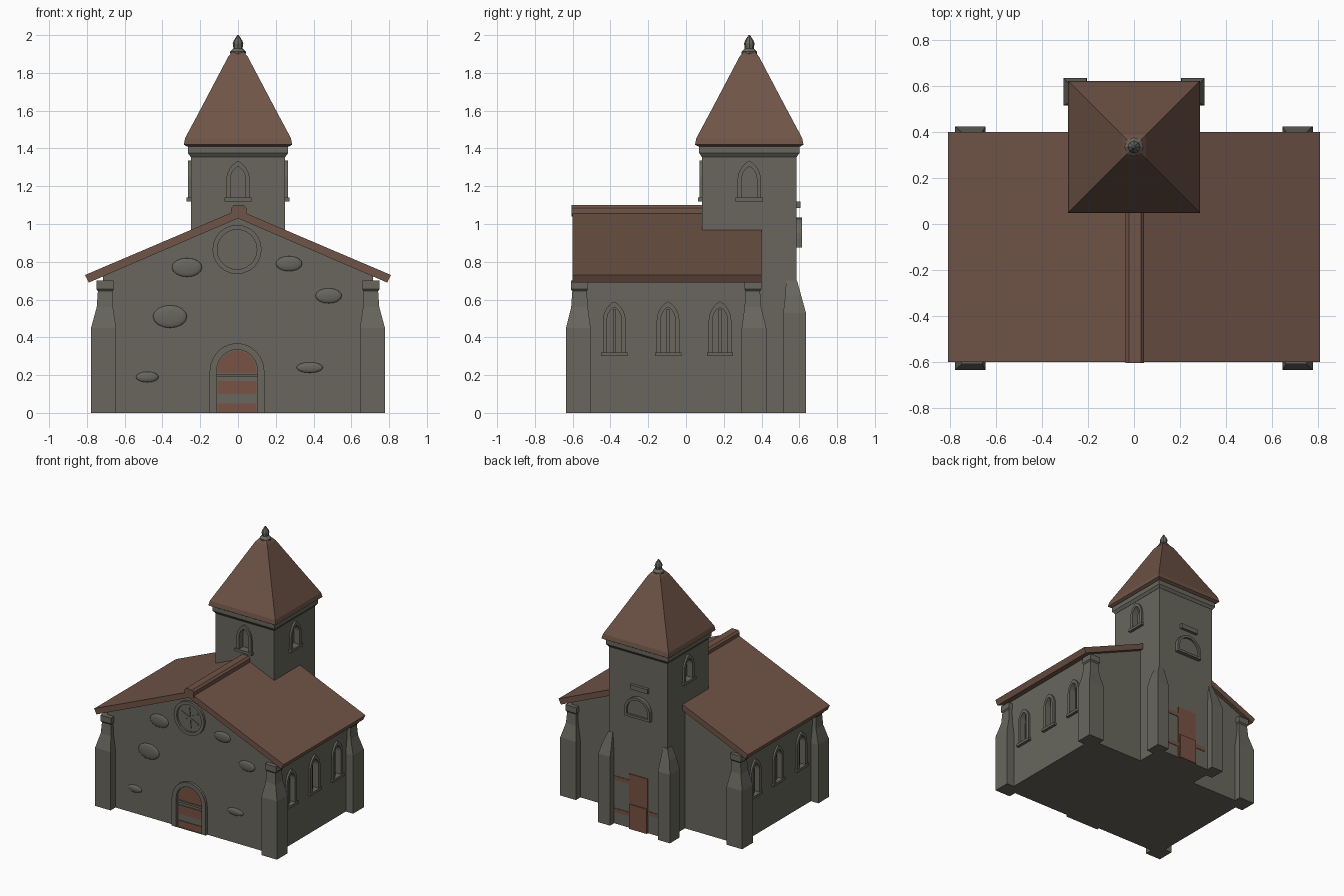
import bpy, bmesh, math
from mathutils import Matrix, Vector

if "Cube" in bpy.data.objects:
    bpy.data.objects.remove(bpy.data.objects["Cube"])


def material(name, rgb):
    m = bpy.data.materials.new(name)
    m.diffuse_color = (*rgb, 1)
    m.use_nodes = True
    m.node_tree.nodes["Principled BSDF"].inputs["Base Color"].default_value = m.diffuse_color
    return m


STONE = material("grey stone", (0.138, 0.134, 0.110))
TILE = material("brown roof tile", (0.160, 0.088, 0.063))
WOOD = material("red brown wood", (0.190, 0.085, 0.058))

# Wall frames: u along the wall, v up, w outwards
FACES = {
    "front": ((1, 0, 0), (0, 0, 1), (0, -1, 0)),
    "right": ((0, 1, 0), (0, 0, 1), (1, 0, 0)),
    "left": ((0, -1, 0), (0, 0, 1), (-1, 0, 0)),
    "back": ((-1, 0, 0), (0, 0, 1), (0, 1, 0)),
}


def finish(name, bm, mat):
    bmesh.ops.recalc_face_normals(bm, faces=bm.faces)
    me = bpy.data.meshes.new(name)
    bm.to_mesh(me)
    bm.free()
    me.materials.append(mat)
    ob = bpy.data.objects.new(name, me)
    bpy.context.collection.objects.link(ob)
    return ob


def bridge(bm, a, b):
    n = len(a)
    for i in range(n):
        bm.faces.new((a[i], a[(i + 1) % n], b[(i + 1) % n], b[i]))


def skin(name, rings, mat):
    """Closed solid through a stack of equal point rings."""
    bm = bmesh.new()
    vs = [[bm.verts.new(p) for p in r] for r in rings]
    for a, b in zip(vs, vs[1:]):
        bridge(bm, a, b)
    bm.faces.new(vs[0])
    bm.faces.new(vs[-1])
    return finish(name, bm, mat)


def loft(name, rects, mat):
    """Stack of rectangles (x0, x1, y0, y1, z)."""
    return skin(name, [[(a, c, z), (b, c, z), (b, d, z), (a, d, z)]
                       for a, b, c, d, z in rects], mat)


def box(name, x0, x1, y0, y1, z0, z1, mat):
    return loft(name, [(x0, x1, y0, y1, z0), (x0, x1, y0, y1, z1)], mat)


def on_wall(face, at, pts, w):
    u, v, n = (Vector(c) for c in FACES[face])
    return [Vector(at) + u * p[0] + v * p[1] + n * w for p in pts]


def plate(name, face, at, pts, w0, w1, mat):
    return skin(name, [on_wall(face, at, pts, w) for w in (w0, w1)], mat)


def frame(name, face, at, outer, inner, w0, w1, mat):
    bm = bmesh.new()
    rings = [[bm.verts.new(p) for p in on_wall(face, at, pts, w)]
             for pts, w in ((outer, w0), (outer, w1), (inner, w1), (inner, w0))]
    for i in range(4):
        bridge(bm, rings[i], rings[(i + 1) % 4])
    return finish(name, bm, mat)


def arch(w, h, r, base=0.0, n=6):
    """Arched outline; r = w/2 is round, larger is pointed."""
    end = math.acos((r - w / 2) / r)
    spring = h - r * math.sin(end)
    arc = [(w / 2 - r + r * math.cos(end * i / n), spring + r * math.sin(end * i / n))
           for i in range(n + 1)]
    return [(-w / 2, base), (w / 2, base)] + arc + [(-x, z) for x, z in reversed(arc[:-1])]


def rect(w, h):
    return [(-w / 2, 0), (w / 2, 0), (w / 2, h), (-w / 2, h)]


def circle(r, n=24):
    return [(r * math.cos(2 * math.pi * i / n), r * math.sin(2 * math.pi * i / n))
            for i in range(n)]


def carve(target, cutter):
    m = target.modifiers.new("recess", "BOOLEAN")
    m.operation, m.solver, m.object = "DIFFERENCE", "EXACT", cutter
    dg = bpy.context.evaluated_depsgraph_get()
    me = bpy.data.meshes.new_from_object(target.evaluated_get(dg))
    target.modifiers.clear()
    target.data = me
    bpy.data.objects.remove(cutter)


def window(name, wall, face, at, w, h, mullion):
    iw, ih = w - 0.045, h - 0.03
    inner = arch(iw, ih, iw * 0.95, 0.02)
    carve(wall, plate("cutter", face, at, inner, -0.035, 0.05, STONE))
    frame(name + "_frame", face, at, arch(w, h, w * 0.95), inner, -0.005, 0.014, STONE)
    plate(name + "_sill", face, at, rect(w + 0.02, 0.02), -0.005, 0.022, STONE)
    if mullion:
        plate(name + "_mullion", face, at, rect(0.014, ih - 0.01), -0.04, -0.01, STONE)


# Nave walls and gabled roof
XW, YF, YB = 0.715, -0.575, 0.37
gable = [(-XW, 0), (XW, 0), (XW, 0.735), (0, 1.045), (-XW, 0.735)]
nave = skin("nave_walls", [[(x, y, z) for x, z in gable] for y in (YF, YB)], STONE)
slope = [(-0.81, 0.73), (-0.79, 0.69), (0, 1.03), (0.79, 0.69), (0.81, 0.73), (0, 1.075)]
skin("nave_roof", [[(x, y, z) for x, z in slope] for y in (-0.60, 0.40)], TILE)
ridge = [(-0.036, 1.04), (0.044, 1.04), (0.044, 1.085), (0.03, 1.1), (-0.022, 1.1), (-0.036, 1.085)]
skin("ridge_cap", [[(x, y, z) for x, z in ridge] for y in (-0.605, 0.10)], TILE)

# Tower with cornice
TC = 0.335
tower = box("tower_walls", -0.25, 0.25, TC - 0.25, TC + 0.25, 0, 1.42, STONE)
loft("tower_cornice", [(-h, h, TC - h, TC + h, z) for h, z in
                       ((0.251, 1.355), (0.265, 1.375), (0.265, 1.425))], STONE)

# Pyramid spire and finial
loft("tower_roof", [(-h, h, TC - h, TC + h, z) for h, z in
                    ((0.27, 1.41), (0.287, 1.42), (0.28, 1.455), (0.197, 1.61),
                     (0.118, 1.76), (0.052, 1.885), (0.03, 1.912))], TILE)
skin("finial", [[(r * x, TC + r * y, z) for x, y in circle(1, 8)] for r, z in
                ((0.04, 1.895), (0.042, 1.912), (0.024, 1.93), (0.028, 1.955),
                 (0.022, 1.972), (0.004, 2.0))], STONE)

# Stepped corner buttresses of the nave, then the two behind the tower
for s, side in ((-1, "left"), (1, "right")):
    for yc, t, end in ((-0.57, -1, "front"), (0.36, 1, "back")):
        def ring(x0, x1, d0, d1, z):
            return (s * x0, s * x1, yc + t * d0, yc + t * d1, z)
        loft(f"buttress_{end}_{side}", [
            ring(0.645, 0.778, -0.065, 0.065, 0), ring(0.645, 0.778, -0.065, 0.065, 0.45),
            ring(0.662, 0.748, -0.05, 0.038, 0.56), ring(0.665, 0.742, -0.045, 0.032, 0.645),
            ring(0.658, 0.75, -0.05, 0.04, 0.655), ring(0.658, 0.75, -0.05, 0.04, 0.7)], STONE)
    loft(f"tower_buttress_{side}", [
        (s * 0.205, s * 0.307, 0.515, 0.635, 0), (s * 0.205, s * 0.307, 0.515, 0.635, 0.53),
        (s * 0.21, s * 0.285, 0.525, 0.61, 0.62), (s * 0.215, s * 0.253, 0.53, 0.588, 0.7)], STONE)

# Pointed windows: three on each nave side, one on three tower faces
for s, side in ((-1, "left"), (1, "right")):
    for i, y in enumerate((-0.38, -0.095, 0.18)):
        window(f"nave_window_{side}_{i + 1}", nave, side, (s * XW, y, 0.3), 0.12, 0.29, True)
    window(f"tower_window_{side}", tower, side, (s * 0.25, TC, 1.12), 0.125, 0.215, False)
window("tower_window_front", tower, "front", (0, TC - 0.25, 1.12), 0.125, 0.215, False)

# Round gable window with carved spokes
rose = (-0.005, YF, 0.865)
frame("round_window_ring", "front", rose, circle(0.13), circle(0.105), -0.005, 0.018, STONE)
plate("round_window_panel", "front", rose, circle(0.106), -0.005, 0.004, STONE)
for i, a in enumerate((0.6, 1.65, 2.7)):
    c, d = math.cos(a), math.sin(a)
    bar = [(x * c - y * d, x * d + y * c) for x, y in
           ((-0.08, -0.006), (0.08, -0.006), (0.08, 0.006), (-0.08, 0.006))]
    plate(f"round_window_spoke_{i + 1}", "front", rose, bar, 0.0, 0.009, STONE)

# Front door: stone arch, crossbar and painted wood bands
door = (-0.005, YF, 0)
frame("front_door_arch", "front", door, arch(0.29, 0.37, 0.15),
      arch(0.215, 0.335, 0.1085), -0.005, 0.02, STONE)
plate("front_door_crossbar", "front", door, rect(0.22, 0.015), 0, 0.012, STONE).location.z = 0.192
plate("front_door_wood_top", "front", (-0.005, YF, 0.21), arch(0.205, 0.12, 0.1025), -0.002, 0.006, WOOD)
for i, (z, h) in enumerate(((0.0, 0.05), (0.1, 0.07))):
    plate(f"front_door_wood_{i + 1}", "front", (-0.005, YF, z), rect(0.205, h), -0.002, 0.006, WOOD)

# Weathered stones swelling from the front wall
for i, (x, z, w, h) in enumerate(((-0.36, 0.51, 0.09, 0.06), (0.48, 0.62, 0.07, 0.04),
                                  (0.38, 0.24, 0.07, 0.028), (-0.48, 0.19, 0.06, 0.028),
                                  (-0.27, 0.77, 0.08, 0.05), (0.27, 0.79, 0.07, 0.04))):
    bm = bmesh.new()
    bmesh.ops.create_uvsphere(bm, u_segments=16, v_segments=8, radius=1, matrix=Matrix.Translation(
        (x, YF, z)) @ Matrix.Diagonal((w, 0.012, h, 1)))
    ob = finish(f"wall_stone_{i + 1}", bm, STONE)
    ob.data.shade_smooth()

# Back of the tower: wooden door, half-round relief and ledge
back = TC + 0.25
plate("back_door", "back", (-0.005, back, 0), rect(0.16, 0.42), -0.002, 0.007, WOOD)
plate("back_door_lower_leaf", "back", (-0.01, back, 0), rect(0.15, 0.19), 0, 0.016, WOOD)
for i, (x, z, w) in enumerate(((0.13, 0.09, 0.14), (0.13, 0.34, 0.14), (-0.12, 0.14, 0.12))):
    plate(f"back_door_strap_{i + 1}", "back", (x, back, z), rect(w, 0.03), -0.002, 0.004, WOOD)
frame("back_relief_rim", "back", (-0.01, back, 0.875), arch(0.22, 0.16, 0.11),
      arch(0.18, 0.14, 0.09, 0.018), -0.005, 0.03, STONE)
plate("back_relief_panel", "back", (-0.01, back, 0.875), arch(0.2, 0.15, 0.1), -0.005, 0.015, STONE)
plate("back_ledge", "back", (-0.02, back, 1.085), rect(0.15, 0.035), -0.005, 0.022, STONE)
